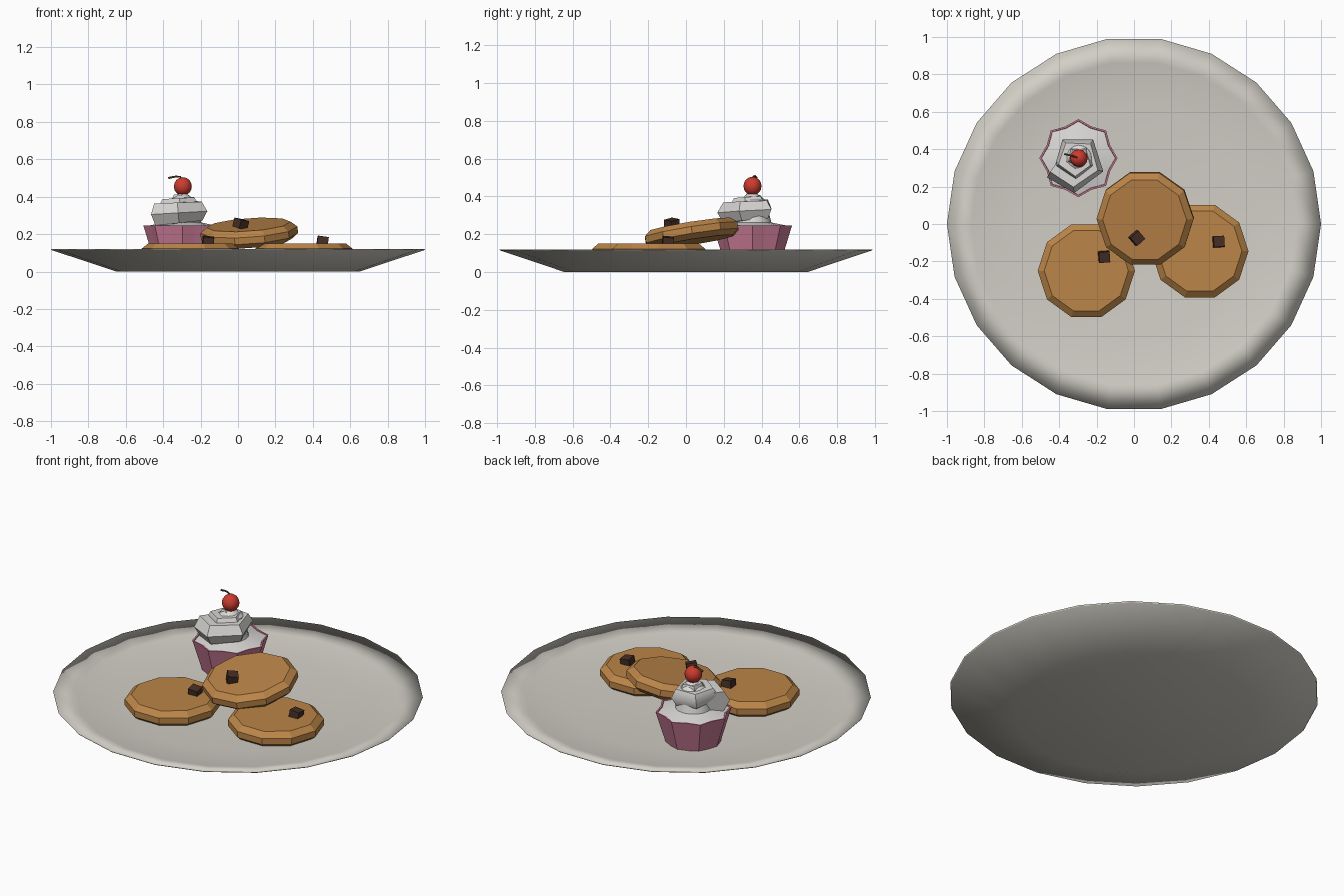
import bpy, bmesh, math
from mathutils import Vector, Matrix, Euler

if "Cube" in bpy.data.objects:
    bpy.data.objects.remove(bpy.data.objects["Cube"])


def material(name, rgb):
    m = bpy.data.materials.new(name)
    m.diffuse_color = (*rgb, 1)
    m.use_nodes = True
    m.node_tree.nodes["Principled BSDF"].inputs["Base Color"].default_value = m.diffuse_color
    return m


CERAMIC = material("ceramic", (0.64, 0.62, 0.56))
BISCUIT = material("biscuit", (0.50, 0.235, 0.065))
CHOCOLATE = material("chocolate", (0.06, 0.027, 0.018))
PINK = material("pink_paper", (0.60, 0.20, 0.31))
CREAM = material("cream", (0.70, 0.69, 0.67))
RED = material("cherry_red", (0.60, 0.045, 0.028))
BROWN = material("stalk_brown", (0.13, 0.07, 0.03))


def loft(name, rings, mat, caps=(True, True), smooth=None):
    """Skin a list of equally long point rings, smooth: None, or angle in degrees."""
    bm = bmesh.new()
    rows = [[bm.verts.new(p) for p in ring] for ring in rings]
    n = len(rows[0])
    for a, b in zip(rows, rows[1:]):
        for i in range(n):
            j = (i + 1) % n
            bm.faces.new((a[i], a[j], b[j], b[i]))
    if caps[0]:
        bm.faces.new(rows[0][::-1])
    if caps[1]:
        bm.faces.new(rows[-1])
    bmesh.ops.recalc_face_normals(bm, faces=bm.faces)
    mesh = bpy.data.meshes.new(name)
    bm.to_mesh(mesh)
    bm.free()
    mesh.materials.append(mat)
    ob = bpy.data.objects.new(name, mesh)
    bpy.context.collection.objects.link(ob)
    if smooth:
        bpy.ops.object.select_all(action='DESELECT')
        ob.select_set(True)
        bpy.context.view_layer.objects.active = ob
        bpy.ops.object.shade_smooth_by_angle(angle=math.radians(smooth))
    return ob


def circle(r, z, n, wave=0.0):
    """Ring around z; wave pulls every second point inwards."""
    return [((r - wave * (i % 2)) * math.cos(math.tau * i / n),
             (r - wave * (i % 2)) * math.sin(math.tau * i / n), z) for i in range(n)]


def tube(name, path, radii, sides, mat, smooth=None):
    """Tube along a path, upright cross-sections facing along the path."""
    rings = []
    for i, (p, r) in enumerate(zip(path, radii)):
        t = (path[min(i + 1, len(path) - 1)] - path[max(i - 1, 0)]).normalized()
        side = t.cross(Vector((0, 0, 1)))
        side = side.normalized() if side.length > 1e-3 else Vector((0, 1, 0))
        up = side.cross(t)
        rings.append([p + r * (side * math.cos(math.tau * k / sides)
                               + up * math.sin(math.tau * k / sides)) for k in range(sides)])
    return loft(name, rings, mat, smooth=smooth)


# Plate: shallow dish with a thin rim
plate_profile = [(0.65, 0.0), (0.995, 0.114), (1.0, 0.12), (0.87, 0.092), (0.63, 0.066)]
loft("plate", [circle(r, z, 22) for r, z in plate_profile], CERAMIC, smooth=180)

# Cookies: ten-sided bevelled discs, the third one leaning on the others
cookie_profile = [(0.225, -0.046), (0.26, -0.018), (0.26, 0.018), (0.225, 0.046)]
for name, loc, rot in (
        ("left_cookie", (-0.255, -0.25, 0.104), (0, 0, 0)),
        ("right_cookie", (0.352, -0.145, 0.104), (0, 0, 0)),
        ("top_cookie", (0.06, 0.03, 0.205), (9, -4, 0))):
    ob = loft(name, [circle(r, z, 10) for r, z in cookie_profile], BISCUIT)
    ob.location = loc
    ob.rotation_euler = [math.radians(a) for a in rot]

# Chocolate chips: small tilted blocks
for name, loc, rot in (
        ("left_chip", (-0.16, -0.175, 0.162), (8, 6, 5)),
        ("right_chip", (0.452, -0.095, 0.162), (-5, 8, 3)),
        ("top_chip", (0.015, -0.075, 0.255), (12, 8, 42))):
    h = 0.029
    square = [(-h, -h), (h, -h), (h, h), (-h, h)]
    ob = loft(name, [[(x, y, z) for x, y in square] for z in (-0.024, 0.024)], CHOCOLATE)
    ob.location = loc
    ob.rotation_euler = [math.radians(a) for a in rot]

# Cupcake case with a scalloped rim
centre = Vector((-0.297, 0.352, 0))
case_rings = [circle(0.152, 0.058, 16, 0.006), circle(0.209, 0.246, 16, 0.026),
              circle(0.199, 0.246, 16, 0.025), circle(0.194, 0.236, 16, 0.025)]
loft("cupcake_case", case_rings, PINK, caps=(True, False)).location = centre

# Cream filling and the core that carries the swirl
filling = [circle(0.197, 0.238, 16, 0.025), circle(0.197, 0.242, 16, 0.025),
           circle(0.10, 0.262, 16), circle(0.07, 0.38, 16), circle(0.018, 0.42, 16)]
loft("cream_filling", filling, CREAM, smooth=30).location = centre

# Piped swirl: tapering five-sided spiral
path, radii = [], []
steps = 13
for i in range(steps):
    t = i / (steps - 1)
    a = math.radians(195 + 72 * i)
    r = 0.108 * (1 - t) ** 0.8 + 0.006
    path.append(centre + Vector((r * math.cos(a) - 0.018 * (1 - t),
                                 r * math.sin(a) - 0.018 * (1 - t), 0.305 + 0.105 * t)))
    radii.append(0.056 * (1 - t) + 0.012)
tube("cream_swirl", path, radii, 6, CREAM, smooth=50)

# Cherry and its bent stalk
cherry = [circle(0.047 * math.sin(math.pi * k / 8) + 0.001,
                 -0.049 * math.cos(math.pi * k / 8), 12) for k in range(9)]
loft("cherry", cherry, RED, smooth=60).location = centre + Vector((0.002, 0, 0.455))
stalk = [centre + Vector(p) for p in ((0.0, 0, 0.485), (-0.012, 0.004, 0.506),
                                      (-0.035, 0.012, 0.508), (-0.075, 0.022, 0.500))]
tube("cherry_stalk", stalk, (0.005, 0.005, 0.005, 0.006), 5, BROWN)
